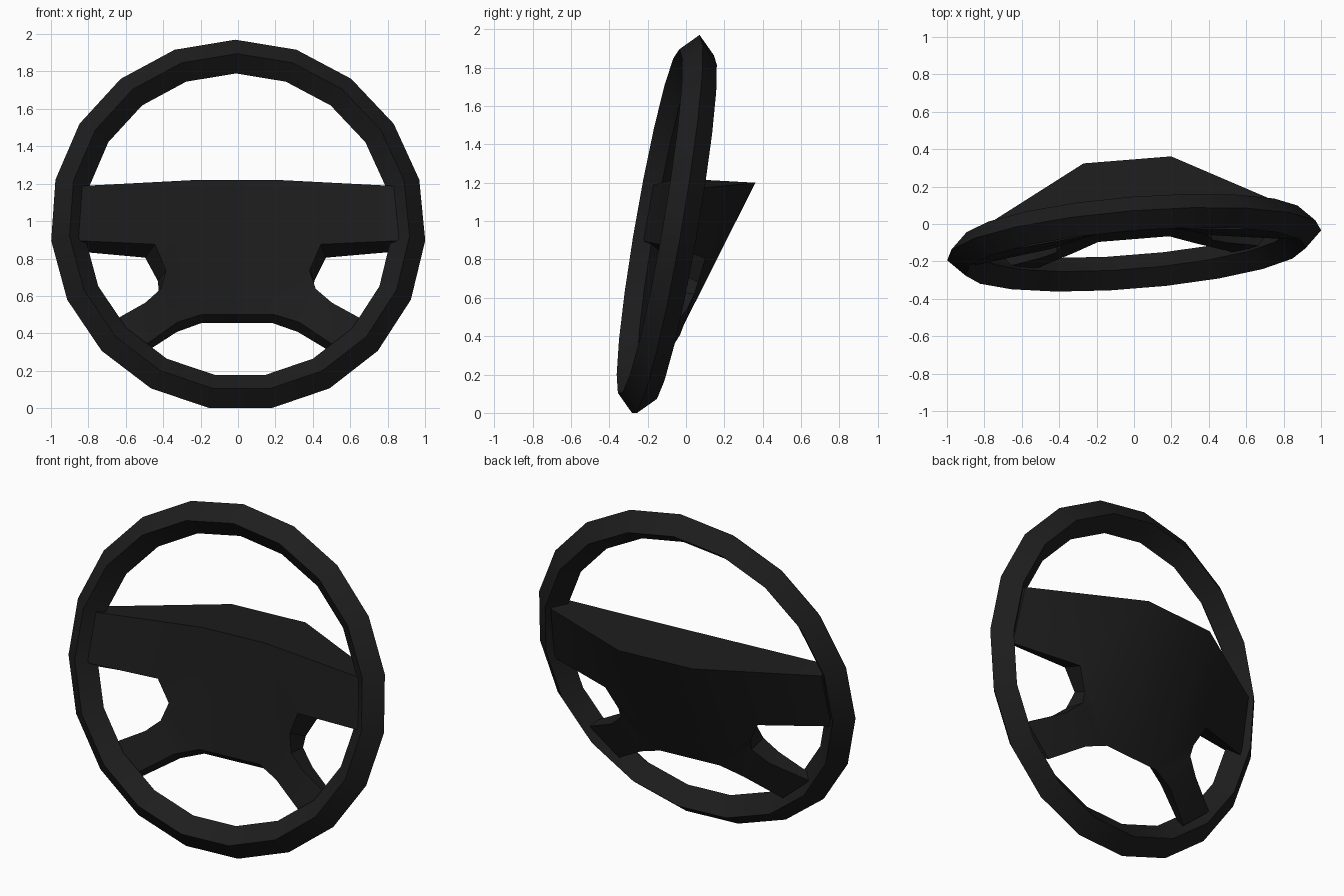
import bpy, bmesh, math
from mathutils import Matrix

if "Cube" in bpy.data.objects:
    bpy.data.objects.remove(bpy.data.objects["Cube"])

black = bpy.data.materials.new("black_plastic")
black.diffuse_color = (0.0125, 0.0125, 0.0125, 1)
black.use_nodes = True
black.node_tree.nodes["Principled BSDF"].inputs["Base Color"].default_value = black.diffuse_color

# The wheel is modelled flat (x right, y up, z to the driver), then tilted and turned
CENTRE = (0, -0.10, 0.978)
TILT = (math.radians(80.2), 0, math.radians(4.6))


def place(obj, name):
    obj.name = name
    obj.location = CENTRE
    obj.rotation_euler = TILT
    obj.data.materials.clear()
    obj.data.materials.append(black)
    bpy.ops.object.select_all(action='DESELECT')
    obj.select_set(True)
    bpy.context.view_layer.objects.active = obj
    bpy.ops.object.shade_smooth_by_angle(angle=math.radians(35))


# Rim: 19 segments with a diamond cross-section, one corner at the top
bpy.ops.mesh.primitive_torus_add(major_segments=19, minor_segments=4,
                                 major_radius=0.915, minor_radius=0.0915)
rim = bpy.context.object
rim.data.transform(Matrix.Rotation(math.radians(90), 4, 'Z'))
place(rim, "rim")

# Hub with four spokes: right half outline, from top centre round to bottom centre
# each row: front (x, y, depth), back (x, y, depth)
outline = [
    ((0, 0.25, 0.02), (0, 0.294, 0.40)),
    ((0.20, 0.25, 0.02), (0.235, 0.294, 0.40)),
    ((0.86, 0.205, -0.04), (0.86, 0.21, 0.08)),        # upper spoke end
    ((0.88, -0.09, -0.04), (0.88, -0.13, 0.06)),
    ((0.445, -0.10, 0.02), (0.485, -0.143, 0.19)),     # side opening
    ((0.385, -0.235, 0.06), (0.42, -0.27, 0.18)),
    ((0.415, -0.338, 0.04), (0.415, -0.335, 0.17)),
    ((0.50, -0.415, 0.03), (0.50, -0.42, 0.14)),
    ((0.70, -0.53, 0.015), (0.70, -0.535, 0.06)),      # lower spoke end
    ((0.545, -0.675, 0.015), (0.52, -0.69, 0.07)),
    ((0.325, -0.515, 0.06), (0.325, -0.555, 0.14)),    # bottom edge
    ((0.19, -0.466, 0.10), (0.19, -0.503, 0.16)),
    ((0, -0.466, 0.10), (0, -0.503, 0.16)),
]
caps = [(0, 1, 11, 12), (1, 2, 3, 4), (1, 4, 5, 11), (5, 6, 10, 11),
        (6, 7, 9, 10), (7, 8, 9)]

bm = bmesh.new()
front = [bm.verts.new((x, y, -d)) for (x, y, d), _ in outline]
back = [bm.verts.new((x, y, -d)) for _, (x, y, d) in outline]
for cap in caps:
    bm.faces.new([front[i] for i in cap])
    bm.faces.new([back[i] for i in reversed(cap)])
for i in range(len(outline) - 1):
    bm.faces.new((front[i], back[i], back[i + 1], front[i + 1]))
bmesh.ops.mirror(bm, geom=bm.verts[:] + bm.edges[:] + bm.faces[:],
                 axis='X', merge_dist=0.0005)
bmesh.ops.remove_doubles(bm, verts=bm.verts[:], dist=0.0005)
bmesh.ops.recalc_face_normals(bm, faces=bm.faces[:])
mesh = bpy.data.meshes.new("hub_and_spokes")
bm.to_mesh(mesh)
bm.free()
hub = bpy.data.objects.new("hub_and_spokes", mesh)
bpy.context.collection.objects.link(hub)
place(hub, "hub_and_spokes")
